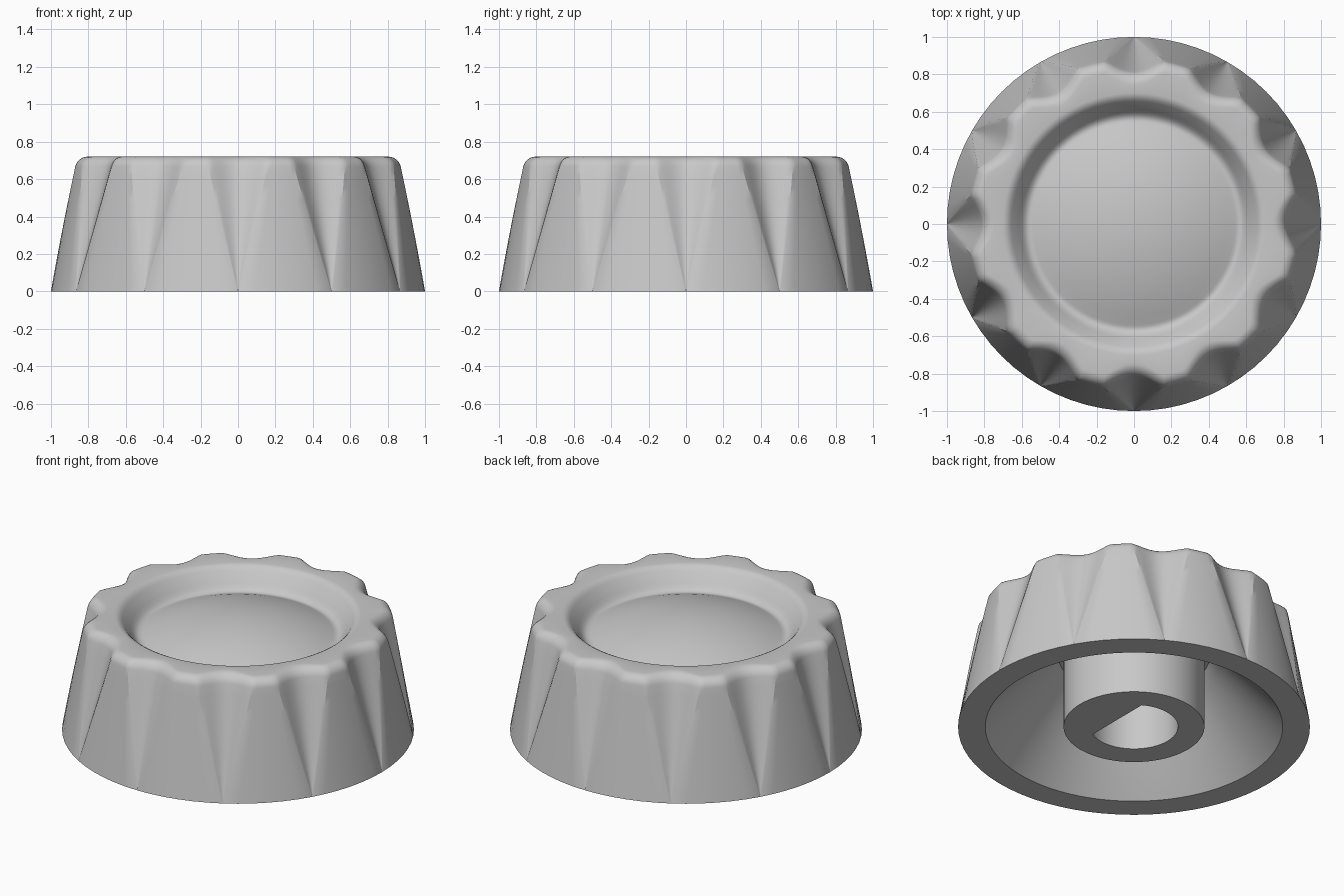
import bpy, bmesh
from math import sin, cos, pi, radians

if "Cube" in bpy.data.objects:
    bpy.data.objects.remove(bpy.data.objects["Cube"], do_unlink=True)

grey = bpy.data.materials.new("satin_grey")
grey.use_nodes = True
colour = (0.58, 0.58, 0.58, 1)
grey.diffuse_color = colour
grey.node_tree.nodes["Principled BSDF"].inputs["Base Color"].default_value = colour

FLUTES, SCOOP, LAND = 12, 14, 6      # flutes, columns per flute, columns per land


def columns(half):
    """Angle and position across the flute (-1..1, or None on a land) of every column."""
    step = 2 * pi / FLUTES
    for k in range(FLUTES):
        for i in range(SCOOP + 1):
            u = 2 * i / SCOOP - 1
            yield k * step + half * u, u
        for i in range(1, LAND):
            yield k * step + half + (step - 2 * half) * i / LAND, None


def plain_ring(r, z):
    return [(r * cos(a), r * sin(a), z) for a, u in columns(radians(10))]


def fluted_ring(r, z):
    grow = max(z, 0.004) / 0.7       # flutes widen and deepen with height
    ring = []
    for a, u in columns(radians(10.7) * grow):
        d = 0 if u is None else 0.075 * grow * (1 - u * u) ** 1.25
        ring.append(((r - d) * cos(a), (r - d) * sin(a), z))
    return ring


def d_ring(r, z):
    # Circle with a flat cut at half its radius on the +x side
    ring = []
    for a, u in columns(radians(10)):
        s = min(r, r * 0.5 / cos(a)) if cos(a) > 0.01 else r
        ring.append((s * cos(a), s * sin(a), z))
    return ring


def skin(name, rings, start, end):
    """Bridge a stack of rings; start and end are centre points or None."""
    bm = bmesh.new()
    loops = [[bm.verts.new(p) for p in ring] for ring in rings]
    n = len(loops[0])
    for a, b in zip(loops, loops[1:]):
        for i in range(n):
            j = (i + 1) % n
            bm.faces.new((a[i], a[j], b[j], b[i]))
    for point, loop in ((start, loops[0]), (end, loops[-1])):
        if point:
            c = bm.verts.new(point)
            for i in range(n):
                bm.faces.new((loop[i], loop[(i + 1) % n], c))
    bmesh.ops.recalc_face_normals(bm, faces=bm.faces)
    mesh = bpy.data.meshes.new(name)
    bm.to_mesh(mesh)
    bm.free()
    ob = bpy.data.objects.new(name, mesh)
    bpy.context.collection.objects.link(ob)
    mesh.materials.append(grey)
    bpy.ops.object.select_all(action='DESELECT')
    ob.select_set(True)
    bpy.context.view_layer.objects.active = ob
    bpy.ops.object.shade_smooth_by_angle(angle=radians(32))


# Shell: conical cavity, flat foot and fluted side
rings = [plain_ring(r, z) for r, z in ((0.43, 0.46), (0.47, 0.4), (0.845, 0))]
for i in range(13):
    z = 0.666 * i / 12
    rings.append(fluted_ring(1 - 0.174 * z, z))
# Rounded top edge
for i in range(1, 9):
    a = radians(10 + 10 * i)
    rings.append(fluted_ring(0.82 + 0.065 * cos(a), 0.655 + 0.065 * sin(a)))
# Dish wall with soft lip and groove
dish = ((0.7, 0.72), (0.685, 0.717), (0.67, 0.709), (0.655, 0.695), (0.61, 0.635),
        (0.595, 0.615), (0.58, 0.602), (0.565, 0.596), (0.552, 0.597), (0.54, 0.601))
rings += [plain_ring(r, z) for r, z in dish]
# Shallow dome in the dish
for i in range(1, 12):
    r = 0.54 * (1 - i / 12)
    rings.append(plain_ring(r, 0.711 - 0.11 * (r / 0.54) ** 2))
skin("knob_shell", rings, (0, 0, 0.46), (0, 0, 0.711))

# Hollow boss with a D-shaped shaft socket
boss = [plain_ring(0.4, 0.47), plain_ring(0.4, 0), d_ring(0.25, 0), d_ring(0.25, 0.42)]
skin("shaft_boss", boss, (0, 0, 0.47), (0, 0, 0.42))
